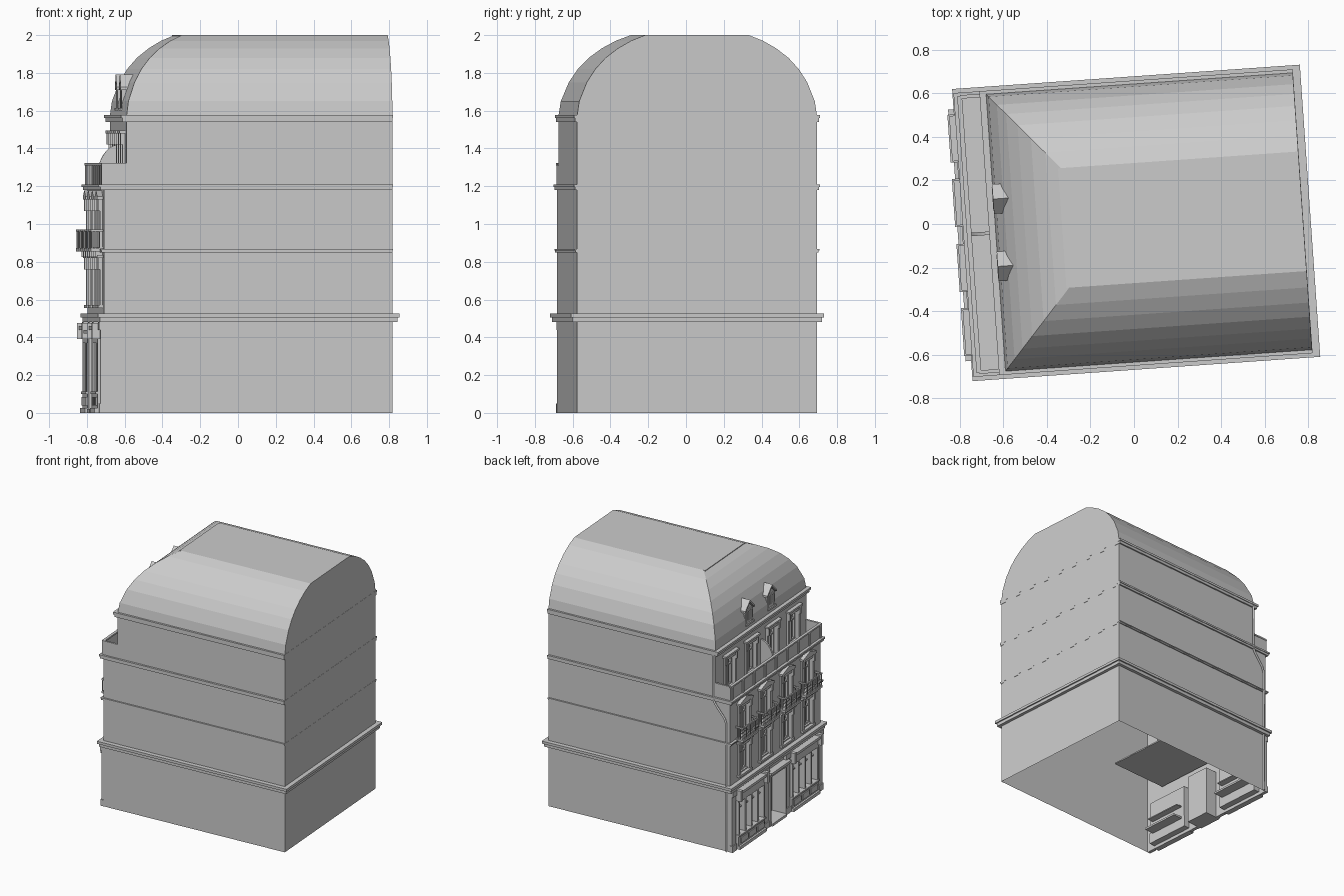
import bpy, bmesh, math
from mathutils import Matrix, Vector

if "Cube" in bpy.data.objects:
    bpy.data.objects.remove(bpy.data.objects["Cube"])

# Local frame: u = depth (street facade at -u), v = along facade; whole house turned 4 degrees
M = Matrix.Translation((0.01, 0.005, 0)) @ Matrix.Rotation(math.radians(4), 4, 'Z')
F, B, W = -0.765, 0.765, 0.637      # facade, back, half width
S = -0.646                          # set-back top floor facade
COLS = (-0.445, -0.15, 0.15, 0.445)  # window axes


def make(name, bm, recalc=True):
    if recalc:
        bmesh.ops.recalc_face_normals(bm, faces=bm.faces)
    me = bpy.data.meshes.new(name)
    bm.to_mesh(me)
    bm.free()
    ob = bpy.data.objects.new(name, me)
    bpy.context.collection.objects.link(ob)
    ob.matrix_world = M
    return ob


def boxes(name, items):
    """Each item: u0, u1, v0, v1, z0, z1"""
    bm = bmesh.new()
    for u0, u1, v0, v1, z0, z1 in items:
        m = Matrix.Translation(((u0+u1)/2, (v0+v1)/2, (z0+z1)/2)) @ Matrix.Diagonal((abs(u1-u0), abs(v1-v0), abs(z1-z0), 1))
        bmesh.ops.create_cube(bm, size=1, matrix=m)
    return make(name, bm)


def prism(bm, pts, axis, lo, hi):
    """Extrude a closed outline: axis 'u' takes (v,z) points, axis 'v' takes (u,z) points"""
    put = (lambda p, t: (t, p[0], p[1])) if axis == 'u' else (lambda p, t: (p[0], t, p[1]))
    a = [bm.verts.new(put(p, lo)) for p in pts]
    b = [bm.verts.new(put(p, hi)) for p in pts]
    bm.faces.new(a)
    bm.faces.new(b[::-1])
    for i in range(len(pts)):
        j = (i + 1) % len(pts)
        bm.faces.new((a[i], b[i], b[j], a[j]))


def loft(name, rings, skip=(), cap=False, close=False):
    """Rectangular rings (z, front u, back u, half width); skip omits the facade side of a step"""
    bm = bmesh.new()
    vs = [[bm.verts.new(p) for p in ((f, -w, z), (b, -w, z), (b, w, z), (f, w, z))] for z, f, b, w in rings]
    n = len(vs)
    for k in range(n if close else n - 1):
        for i in range(4):
            if not (i == 3 and k in skip):
                j, l = (i + 1) % 4, (k + 1) % n
                bm.faces.new((vs[k][i], vs[k][j], vs[l][j], vs[l][i]))
    if cap:
        bm.faces.new(vs[-1])
    return make(name, bm)


def wall(name, u, z0, z1, holes):
    """Facade wall with recessed openings (v0, v1, z0, z1, depth)"""
    bm = bmesh.new()
    vc = sorted({-W, W} | {h[i] for h in holes for i in (0, 1)})
    zc = sorted({z0, z1} | {h[i] for h in holes for i in (2, 3)})
    quad = lambda *p: bm.faces.new([bm.verts.new(q) for q in p])
    for a, b in zip(vc, vc[1:]):
        for c, d in zip(zc, zc[1:]):
            m, n = (a + b) / 2, (c + d) / 2
            if not any(h[0] < m < h[1] and h[2] < n < h[3] for h in holes):
                quad((u, b, c), (u, a, c), (u, a, d), (u, b, d))
    for a, b, c, d, t in holes:
        e = u + t
        quad((e, b, c), (e, a, c), (e, a, d), (e, b, d))
        loop = ((a, c), (b, c), (b, d), (a, d))
        for (p, q), (r, s) in zip(loop, loop[1:] + loop[:1]):
            quad((u, p, q), (u, r, s), (e, r, s), (e, p, q))
    bmesh.ops.remove_doubles(bm, verts=bm.verts, dist=1e-5)
    return make(name, bm)


# Main shell with terrace step and curved mansard roof
curve = [(1.57, .637), (1.65, .625), (1.75, .585), (1.82, .54), (1.88, .485), (1.93, .42), (1.97, .35), (2.0, .275)]
rings = [(0, F, B, W), (1.2, F, B, W), (1.2, S, B, W)]
rings += [(z, S + (W - w) * .88, B, w) for z, w in curve]
loft("house_shell_and_roof", rings, skip=(0, 2), cap=True)
boxes("roof_ridge_moulding", [(-.34, -.32, -.275, .275, 1.985, 2.0)])

# Cornices: only the ground floor one wraps round the back
def cornice(name, z0, z1, f, of, os, ob):
    zm = z0 + (z1 - z0) * .55
    loft(name, [(z0, f, B, W), (z0, f-of*.7, B+ob*.7, W+os*.7), (zm, f-of*.7, B+ob*.7, W+os*.7),
                (zm, f-of, B+ob, W+os), (z1, f-of, B+ob, W+os), (z1, f, B, W)])

cornice("ground_cornice", .48, .525, F, .035, .035, .035)
cornice("second_floor_band", .85, .868, F, .02, .012, .001)
cornice("terrace_cornice", 1.18, 1.21, F, .03, .016, .001)
cornice("eaves_cornice", 1.54, 1.578, S, .03, .016, .001)

# Facade walls with windows, shop fronts and doorway
H = .06
floors = [(F, .58, .79), (F, .885, 1.10), (S, 1.22, 1.45)]
hole = lambda f: [(c - H, c + H, f[1], f[2], .03) for c in COLS]
shops = [(.2, .55, .1, .37, .05), (-.55, -.2, .1, .37, .05)]
door = (-.1, .1, .0, .39, .1)
wall("facade_wall", F, 0, 1.2, hole(floors[0]) + hole(floors[1]) + shops + [door])
wall("top_floor_wall", S, 1.2, 1.57, hole(floors[2]))

# Window surrounds, sills, lintels and glazing bars
for n, (u, a, b) in enumerate(floors):
    parts = []
    for c in COLS:
        for s in (-1, 1):
            parts += [(u-.015, u, c+s*H, c+s*(H+.025), a-.01, b+.03),        # jamb
                      (u+.015, u+.03, c+s*H, c+s*(H-.012), a, b),            # sash side
                      (u-.025, u, c+s*(H+.003), c+s*(H+.022), b-.03, b+.035)]  # bracket
        parts += [(u-.015, u, c-H, c+H, b, b+.03), (u-.03, u, c-.095, c+.095, b+.03, b+.045),
                  (u-.025, u, c-.09, c+.09, a-.025, a-.008),
                  (u+.012, u+.03, c-.007, c+.007, a, b), (u+.015, u+.03, c-H, c+H, b-.07, b-.06),
                  (u+.015, u+.03, c-H, c+H, a, a+.012), (u+.015, u+.03, c-H, c+H, b-.012, b)]
    boxes("window_surrounds_%d" % (n + 1), parts)

# Pediments above the second floor windows
bm = bmesh.new()
for c in COLS:
    prism(bm, [(c-.095, 1.145), (c+.095, 1.145), (c, 1.178)], 'u', F-.03, F)
make("window_pediments", bm)

# Window balconies with bars
parts = []
for c in COLS:
    parts += [(F-.065, F, c-.11, c+.11, .855, .872), (F-.065, F-.055, c-.11, c+.11, .96, .972)]
    for s in (-1, 1):
        parts += [(F-.06, F, c+s*.11, c+s*.102, .96, .972), (F-.04, F, c+s*.08, c+s*.065, .825, .855)]
        parts += [(F-.06+k*.02, F-.056+k*.02, c+s*.108, c+s*.104, .87, .96) for k in range(3)]
    parts += [(F-.062, F-.058, c-.107+k*.0178, c-.103+k*.0178, .87, .96) for k in range(13)]
boxes("window_balconies", parts)

# Terrace parapet with posts and side returns
parts = [(F-.008, F+.002, -W, W, 1.21, 1.31), (F-.014, F+.008, -W, W, 1.31, 1.322)]
for s in (-1, 1):
    parts += [(F, S, s*W, s*(W-.008), 1.21, 1.31), (F, S, s*(W+.004), s*(W-.012), 1.31, 1.322)]
parts += [(F-.014, F, v-.012, v+.012, 1.21, 1.31) for v in [-.62+i*.155 for i in range(9)]]
boxes("terrace_parapet", parts)

# Curved terrace divider
bm = bmesh.new()
arc = [(S - .118*math.sin(t), 1.21 + .21*math.cos(t)) for t in [i*math.pi/16 for i in range(9)]]
prism(bm, [(S, 1.21)] + arc, 'v', -.008, .008)
make("terrace_divider", bm)

# Corner pilasters and narrow wall piers
parts = []
for v, h in ((.608, .025), (-.608, .025), (.15, .03), (-.15, .03)):
    parts += [(F-.018, F, v-h, v+h, 0, .48), (F-.026, F, v-h-.006, v+h+.006, 0, .05),
              (F-.028, F, v-h-.004, v+h+.004, .44, .48)]
boxes("ground_pilasters", parts)

# Shop fronts: stall riser, frame, mullions, fascia, canopy ledge and brackets
parts = []
for s in (-1, 1):
    v0, v1 = s*.19, s*.565
    parts += [(F-.045, F, v0, v1, 0, .025), (F-.03, F+.05, v0, v1, .025, .1), (F-.04, F+.05, v0, v1, .1, .112),
              (F-.03, F, v0, v1, .37, .44), (F-.05, F, v0, v1, .44, .46),
              (F, F+.05, s*.2, s*.55, .3, .31)]
    parts += [(F-.038, F-.03, s*(.21+.115*k), s*(.305+.115*k), .04, .085) for k in range(3)]
    parts += [(F-.03, F+.05, v-.008, v+.008, .1, .37) for v in [s*(.2+k*.0875) for k in range(5)]]
    parts += [(F-.06, F, v-.014, v+.014, .39, .475) for v in (v0, v1)]
    # goods shelves behind the glass
    parts += [(F+.02, F+.13, s*.22, s*.53, .1, .115), (F+.05, F+.1, s*.22, s*.53, .2, .208)]
boxes("shop_fronts", parts)

# Entrance door with surround, step and hood
u = F + .1
parts = [(F-.04, u, -.1, .1, 0, .02), (F-.03, F, -.125, .125, .39, .42), (F-.055, F, -.14, .14, .42, .44),
         (u-.015, u, -.1, .1, .3, .315), (u-.015, u, -.006, .006, .02, .3)]
for s in (-1, 1):
    parts += [(F-.03, F, s*.1, s*.12, 0, .39), (u-.015, u, s*.1, s*.088, .02, .39)]
    parts += [(u-.01, u, s*.02, s*.075, a, b) for a, b in ((.04, .13), (.15, .28))]
boxes("entrance_door", parts)

# Ground floor ceiling behind the shops
boxes("shop_ceiling", [(F+.01, -.26, -.47, W-.01, .495, .505)])

# Two roof dormers with pitched roofs
for n, c in enumerate((-.155, .155)):
    bm = bmesh.new()
    prism(bm, [(c-.05, 1.61), (c+.05, 1.61), (c+.05, 1.72), (c, 1.77), (c-.05, 1.72)], 'u', -.635, -.57)
    prism(bm, [(c-.068, 1.71), (c, 1.775), (c+.068, 1.71), (c+.068, 1.725), (c, 1.792), (c-.068, 1.725)], 'u', -.648, -.55)
    make("dormer_%d" % (n + 1), bm)
    boxes("dormer_window_frame_%d" % (n + 1), [
        (-.643, -.635, c-.045, c-.03, 1.61, 1.72), (-.643, -.635, c+.03, c+.045, 1.61, 1.72),
        (-.643, -.635, c-.03, c+.03, 1.705, 1.72), (-.65, -.635, c-.055, c+.055, 1.6, 1.615),
        (-.64, -.635, c-.004, c+.004, 1.61, 1.71)])

# Rain pipe stepping round the terrace on the side wall
cu = bpy.data.curves.new("rain_pipe", 'CURVE')
cu.dimensions = '3D'
cu.bevel_depth, cu.bevel_resolution = .008, 1
sp = cu.splines.new('POLY')
path = [(-.63, 1.55), (-.63, 1.2), (-.645, 1.16), (-.725, 1.06), (-.74, 1.02), (-.74, 0)]
sp.points.add(len(path) - 1)
for p, (a, z) in zip(sp.points, path):
    p.co = (a, W + .008, z, 1)
pipe = bpy.data.objects.new("rain_pipe", cu)
bpy.context.collection.objects.link(pipe)
pipe.matrix_world = M
